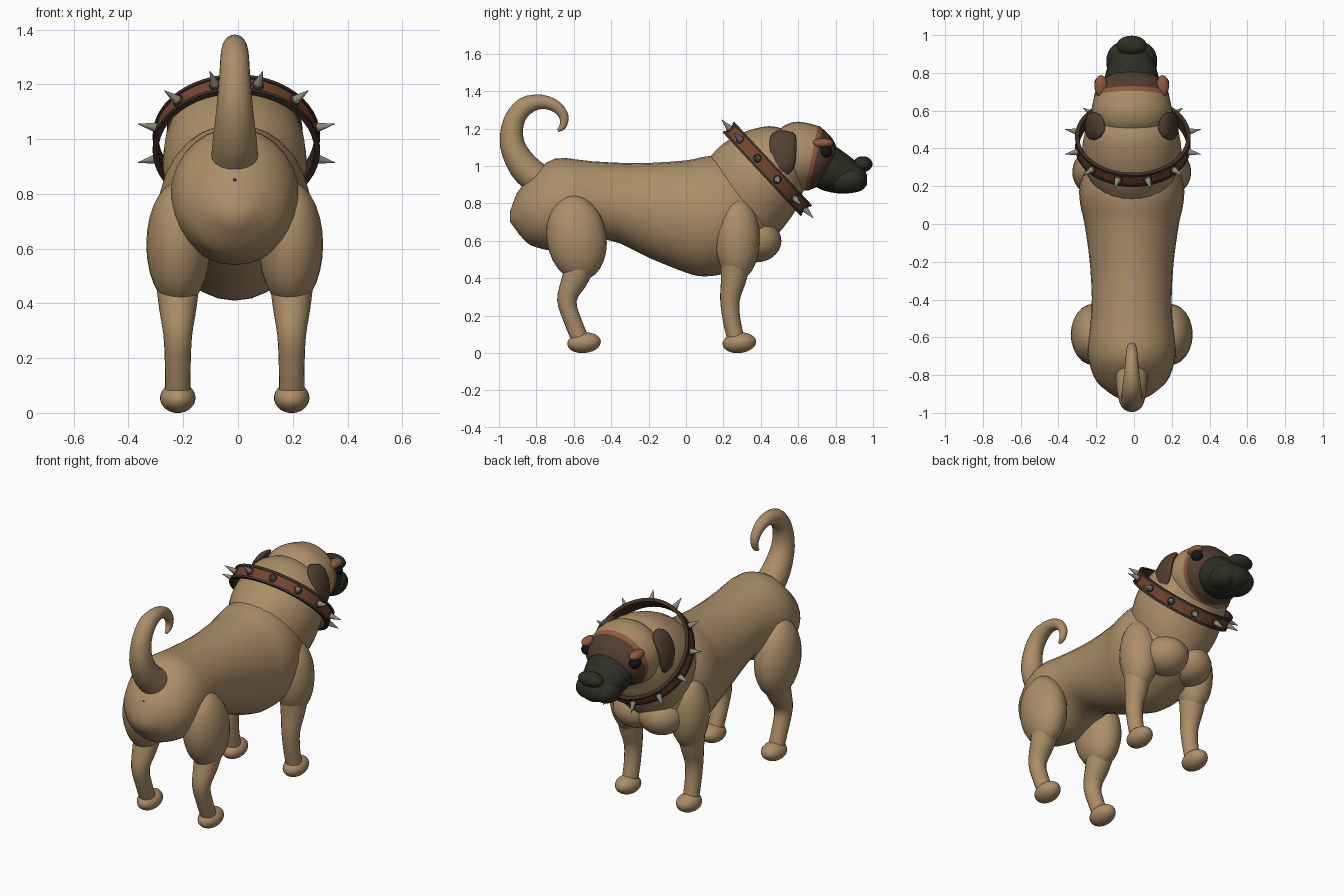
import bpy, bmesh, math
from mathutils import Matrix, Vector

if "Cube" in bpy.data.objects:
    bpy.data.objects.remove(bpy.data.objects["Cube"], do_unlink=True)

MID = -0.012   # centre plane of the animal


def material(name, rgb):
    m = bpy.data.materials.new(name)
    m.use_nodes = True
    m.diffuse_color = (*rgb, 1)
    node = next(n for n in m.node_tree.nodes if n.type == 'BSDF_PRINCIPLED')
    node.inputs["Base Color"].default_value = (*rgb, 1)
    return m


TAN = material("tan_fur", (0.41, 0.27, 0.14))
DARK = material("dark_muzzle", (0.027, 0.028, 0.019))
BROWN = material("dark_brown_fur", (0.085, 0.048, 0.03))
RUST = material("rust_skin", (0.28, 0.10, 0.05))
LEATHER = material("red_leather", (0.17, 0.06, 0.03))
EDGE = material("leather_edge", (0.05, 0.028, 0.02))
METAL = material("grey_metal", (0.25, 0.25, 0.21))
BLACK = material("black_eye", (0.008, 0.008, 0.008))


def finish(bm, name, mats, angle=50):
    bmesh.ops.recalc_face_normals(bm, faces=bm.faces)
    mesh = bpy.data.meshes.new(name)
    bm.to_mesh(mesh)
    bm.free()
    for m in mats:
        mesh.materials.append(m)
    ob = bpy.data.objects.new(name, mesh)
    bpy.context.collection.objects.link(ob)
    bpy.ops.object.select_all(action='DESELECT')
    ob.select_set(True)
    bpy.context.view_layer.objects.active = ob
    bpy.ops.object.shade_smooth_by_angle(angle=math.radians(angle))
    return ob


def loft(name, rings, mats, x=0, seg=28, steps=3, spans=None):
    """Rings are (top y, top z, bottom y, bottom z, half width, x shift)."""
    keys = [Vector(tuple(r) + (0,) * (6 - len(r))) for r in rings]
    smooth, slot = [], []
    for i in range(len(keys) - 1):
        a, b = keys[i], keys[i + 1]
        ta = (b - keys[i - 1]) / 2 if i else b - a
        tb = (keys[i + 2] - a) / 2 if i + 2 < len(keys) else b - a
        for k in range(steps):
            t = k / steps
            t2, t3 = t * t, t ** 3
            smooth.append(a * (2*t3 - 3*t2 + 1) + ta * (t3 - 2*t2 + t)
                          + b * (3*t2 - 2*t3) + tb * (t3 - t2))
            slot.append(spans[i] if spans else 0)
    smooth.append(keys[-1])
    bm = bmesh.new()
    loops = []
    for yt, zt, yb, zb, w, dx in smooth:
        loop = []
        for j in range(seg):
            a = math.tau * j / seg
            c = math.cos(a) / 2
            loop.append(bm.verts.new((MID + x + dx + w * math.sin(a),
                                      (yt + yb) / 2 + c * (yt - yb),
                                      (zt + zb) / 2 + c * (zt - zb))))
        loops.append(loop)
    for i in range(len(loops) - 1):
        for j in range(seg):
            k = (j + 1) % seg
            f = bm.faces.new((loops[i][j], loops[i][k], loops[i+1][k], loops[i+1][j]))
            f.material_index = slot[i]
    bm.faces.new(loops[0])
    bm.faces.new(loops[-1]).material_index = slot[-1]
    return finish(bm, name, mats)


def tube(name, path, mat, x=0):
    """Path points are (y, z, radius)."""
    rings = []
    for i, (y, z, r) in enumerate(path):
        p, q = path[max(i - 1, 0)], path[min(i + 1, len(path) - 1)]
        t = Vector((q[0] - p[0], q[1] - p[1])).normalized()
        rings.append((y - t.y * r, z + t.x * r, y + t.y * r, z - t.x * r, r))
    return loft(name, rings, [mat], x, seg=20)


def ball(name, centre, radii, mat, tilt=0):
    bm = bmesh.new()
    m = (Matrix.Translation((MID + centre[0], centre[1], centre[2]))
         @ Matrix.Rotation(tilt, 4, 'X') @ Matrix.Diagonal((*radii, 1)))
    bmesh.ops.create_uvsphere(bm, u_segments=24, v_segments=14, radius=1, matrix=m)
    return finish(bm, name, [mat])


# Trunk, neck and head
loft("body", [(-.94, .76, -.94, .70, .04), (-.90, .86, -.87, .61, .13),
              (-.82, .95, -.80, .565, .20), (-.70, 1.04, -.62, .54, .235),
              (-.5, 1.025, -.42, .605, .212), (-.25, 1.015, -.2, .51, .22),
              (0, 1.03, 0, .43, .25), (.1, 1.05, .1, .41, .272),
              (.2, 1.05, .22, .43, .275), (.35, .98, .40, .51, .22),
              (.42, .85, .47, .60, .12)], [TAN])
loft("neck", [(.12, 1.04, .42, .56, .23), (.2, 1.12, .52, .67, .262),
              (.32, 1.185, .59, .77, .255), (.44, 1.213, .615, .84, .232),
              (.52, 1.2, .64, .89, .19)], [TAN])
loft("head", [(.46, 1.15, .50, .90, .15), (.52, 1.213, .54, .87, .195),
              (.6, 1.237, .60, .86, .212), (.705, 1.215, .635, .87, .20),
              (.73, 1.20, .655, .87, .195), (.78, 1.15, .70, .89, .175),
              (.81, 1.09, .74, .93, .13)],
     [TAN, RUST, BROWN], spans=[0, 0, 0, 1, 2, 2])

# Muzzle and nose
loft("muzzle", [(.74, 1.12, .66, .91, .12), (.79, 1.11, .72, .875, .145),
                (.85, 1.07, .80, .855, .13), (.91, 1.025, .88, .855, .105),
                (.95, .99, .94, .87, .08), (.968, .95, .968, .90, .04)], [DARK])
ball("nose", (0, .945, 1.01), (.08, .052, .042), DARK)

# Curled tail
tube("tail", [(-.77, .91, .088), (-.87, 1.0, .08), (-.93, 1.12, .066),
              (-.92, 1.24, .056), (-.86, 1.32, .05), (-.77, 1.343, .038),
              (-.69, 1.315, .031), (-.652, 1.26, .025), (-.66, 1.21, .018),
              (-.685, 1.188, .008)], TAN)
ball("tail_spot", (0, -.897, .85), (.01, .01, .008), EDGE)

# Paired parts
for s, side in ((1, "left"), (-1, "right")):
    ball(side + "_rear_thigh", (s * .205, -.585, .615), (.118, .16, .23), TAN, .15)
    tube(side + "_rear_shin", [(-.56, .48, .08), (-.60, .38, .068), (-.637, .28, .052),
                               (-.605, .17, .047), (-.56, .06, .046)], TAN, s * .208)
    ball(side + "_rear_paw", (s * .208, -.545, .055), (.065, .09, .055), TAN, .1)
    ball(side + "_shoulder", (s * .205, .275, .61), (.11, .12, .222), TAN)
    tube(side + "_fore_shin", [(.265, .48, .08), (.252, .38, .066), (.235, .28, .052),
                               (.245, .17, .047), (.27, .06, .046)], TAN, s * .208)
    ball(side + "_fore_paw", (s * .208, .285, .055), (.065, .09, .055), TAN, .1)
    ball(side + "_chest", (s * .085, .375, .60), (.135, .135, .115), TAN)
    ball(side + "_jowl", (s * .06, .86, .925), (.075, .10, .07), DARK)
    ball(side + "_eye", (s * .163, .748, 1.078), (.034, .034, .034), BLACK)
    ball(side + "_brow", (s * .163, .73, 1.122), (.034, .058, .026), RUST)
    # Folded flap ear
    loft(side + "_ear", [(.53, 1.19, .49, 1.19, .01, s * .15),
                         (.583, 1.17, .455, 1.165, .025, s * .175),
                         (.59, 1.09, .442, 1.08, .025, s * .215),
                         (.58, 1.0, .455, .99, .023, s * .225),
                         (.54, .945, .50, .943, .01, s * .215)], [BROWN], seg=16)

# Collar strap: a stepped section swept round a circle
tilt = Matrix.Translation((-.006, .435, .985)) @ Matrix.Rotation(-.82, 4, 'X')
section = [(.285, -.042), (.306, -.042), (.306, -.028), (.30, -.028),
           (.30, .028), (.306, .028), (.306, .042), (.285, .042)]
bm = bmesh.new()
n = 48
loops = []
for i in range(n):
    turn = tilt @ Matrix.Rotation(math.tau * i / n, 4, 'Z')
    loops.append([bm.verts.new(turn @ Vector((r, 0, h))) for r, h in section])
for i in range(n):
    a, b = loops[i], loops[(i + 1) % n]
    for j in range(len(section)):
        k = (j + 1) % len(section)
        f = bm.faces.new((a[j], a[k], b[k], b[j]))
        f.material_index = 0 if j == 3 else 1
finish(bm, "collar", [LEATHER, EDGE], 30)

# Collar spikes, each on a round stud
for name, mat in (("collar_spikes", METAL), ("collar_studs", EDGE)):
    bm = bmesh.new()
    for i in range(12):
        spot = (tilt @ Matrix.Rotation(math.tau * (i + .5) / 12, 4, 'Z')
                @ Matrix.Translation((.30, 0, 0)) @ Matrix.Rotation(math.pi / 2, 4, 'Y'))
        if mat == METAL:
            bmesh.ops.create_cone(bm, cap_ends=True, segments=12, radius1=.02, radius2=.001,
                                  depth=.075, matrix=spot @ Matrix.Translation((0, 0, .035)))
        else:
            bmesh.ops.create_uvsphere(bm, u_segments=12, v_segments=8, radius=.023,
                                      matrix=spot @ Matrix.Diagonal((1, 1, .5, 1)))
    finish(bm, name, [mat])
